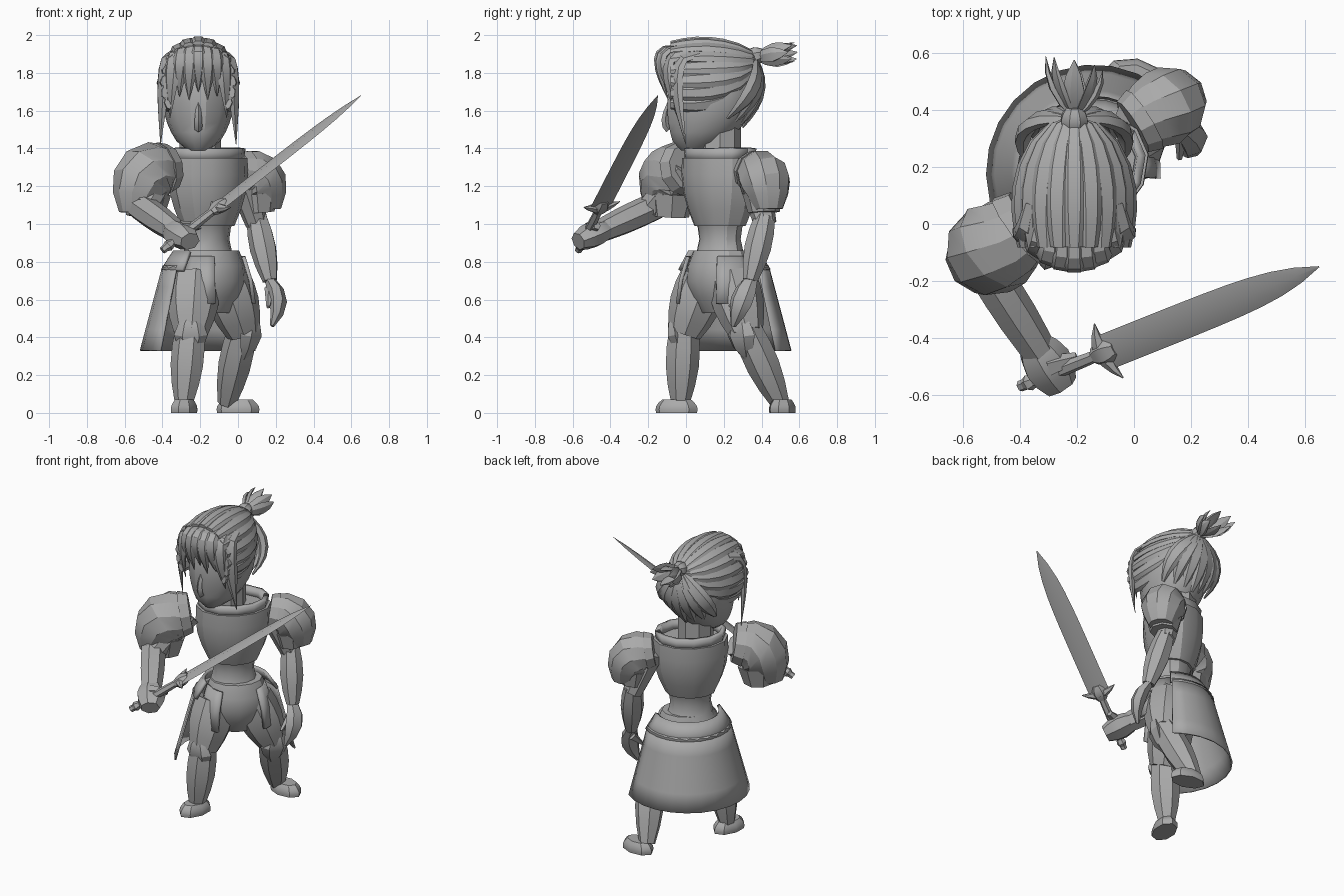
import bpy
import bmesh
from math import sin, cos, pi, sqrt, radians
from mathutils import Vector, Matrix

default_cube = bpy.data.objects.get("Cube")
if default_cube:
    bpy.data.objects.remove(default_cube, do_unlink=True)

grey = bpy.data.materials.new("plain grey")
grey.use_nodes = True
grey.diffuse_color = (.4, .4, .4, 1)
grey.node_tree.nodes["Principled BSDF"].inputs["Base Color"].default_value = grey.diffuse_color

FAR_FRONT = Vector((0, -9, 0))
FAR_BELOW = Vector((0, 0, -9))
UP = Vector((0, 0, 1))


def skin(name, rings, closed=True):
    """Join rings of points into one surface."""
    bm = bmesh.new()
    rows = [[bm.verts.new(point) for point in ring] for ring in rings]
    count = len(rows[0])
    for lower, upper in zip(rows, rows[1:]):
        for i in range(count if closed else count - 1):
            j = (i + 1) % count
            bm.faces.new((lower[i], lower[j], upper[j], upper[i]))
    if closed:
        bm.faces.new(rows[0][::-1])
        bm.faces.new(rows[-1])
    bmesh.ops.recalc_face_normals(bm, faces=bm.faces)
    mesh = bpy.data.meshes.new(name)
    bm.to_mesh(mesh)
    bm.free()
    mesh.materials.append(grey)
    part = bpy.data.objects.new(name, mesh)
    bpy.context.collection.objects.link(part)
    bpy.ops.object.select_all(action='DESELECT')
    part.select_set(True)
    bpy.context.view_layer.objects.active = part
    bpy.ops.object.shade_smooth_by_angle(angle=radians(30))
    return part


def taper(start, end, swell=0):
    """Radius rule: a straight taper with a bulge in the middle."""
    return lambda t: start + (end - start) * t + swell * sin(pi * t)


def path(*points):
    """Bezier curve through the first and last point."""
    def at(t):
        level = [Vector(point) for point in points]
        while len(level) > 1:
            level = [a.lerp(b, t) for a, b in zip(level, level[1:])]
        return level[0]
    return at


def tube(name, route, radius, steps=4, sides=8, flat=1, hub=FAR_FRONT):
    """Tapered tube along a route; its thin axis points away from the hub."""
    rings = []
    for k in range(steps + 1):
        t = k / steps
        point = route(t)
        tangent = (route(min(t + .1, 1)) - route(max(t - .1, 0))).normalized()
        wide = (point - hub).cross(tangent).normalized()
        thin = tangent.cross(wide) * flat
        turns = [2 * pi * i / sides for i in range(sides)]
        rings.append([point + max(radius(t), .002) * (wide * cos(a) + thin * sin(a)) for a in turns])
    return skin(name, rings)


def shell(name, centre, low, high, radius, depth=1, yaw=0, steps=4, sides=12,
          start=0, end=360, thick=0, shift=lambda t: 0):
    """Upright solid of level rings, or an open plate when a thickness is given."""
    turn = Matrix.Rotation(radians(yaw), 3, 'Z')
    rings = []
    for k in range(steps + 1):
        t = k / steps
        angles = [radians(start + (end - start) * i / sides) for i in range(sides + (thick > 0))]
        middle = Vector((centre[0], centre[1] + shift(t), low + (high - low) * t))
        rings.append([middle + turn @ Vector((cos(a), depth * sin(a), 0)) * radius(t) for a in angles])
    part = skin(name, rings, closed=not thick)
    if thick:
        part.modifiers.new("thickness", 'SOLIDIFY').thickness = thick
    return part


# Torso, twisted toward the model's left
body = (-.16, .18)
twist = dict(depth=.8, yaw=42)
shell("abdomen", body, .8, 1.04, taper(.17, .16, -.04), **twist)
shell("chest_plate", body, .99, 1.35, taper(.155, .23, .03), **twist)
shell("collar", body, 1.33, 1.4, taper(.21, .22), steps=1, thick=.03, **twist)
shell("neck", (-.2, .18), 1.3, 1.55, taper(.11, .11), sides=8)

# Hips, belt, skirt and hanging plates
hips = (-.14, .18)
shell("pelvis", hips, .53, .86, taper(.11, .16, .07), **twist)
shell("belt", hips, .76, .86, taper(.27, .205), steps=2, start=50, end=235, thick=.02)
shell("skirt", hips, .33, .78, taper(.38, .26), start=52, end=224, thick=.01)
for name, start, end in (("left", -5, 50), ("right", 225, 275)):
    shell(name + "_hip_plate", hips, .58, .83, taper(.235, .18, .01), steps=2, sides=4,
          start=start, end=end, thick=.02)


# Legs, knee guards and feet
def leg(side, hip, knee, ankle, forward, toe, yaw):
    hip, knee, ankle, forward = map(Vector, (hip, knee, ankle, forward))
    tube(side + "_thigh", path(hip, knee), taper(.13, .09, .025))
    tube(side + "_shin", path(knee + UP * .03, ankle), taper(.08, .05, .025), sides=7)
    tube(side + "_knee_guard", path(knee + forward * .05 + UP * .11, knee + forward * .07, knee - UP * .14),
         taper(.01, .01, .08), sides=6, flat=.5, hub=knee - forward)
    shell(side + "_foot", toe, 0, .07, taper(.07, .05, .01), depth=1.6, yaw=yaw, sides=8)


leg("right", (-.23, .1, .72), (-.25, -.01, .42), (-.285, -.03, .05), (0, -1, 0), (-.285, -.05), -15)
leg("left", (-.07, .24, .72), (.03, .32, .42), (-.06, .5, .05), (.8, -.6, 0), (0, .51), 80)

# Sword arm
shoulder, elbow, fist = Vector((-.38, 0, 1.3)), Vector((-.5, -.19, 1.08)), Vector((-.3, -.5, .94))
reach = (fist - elbow).normalized()
tube("right_upper_arm", path(shoulder, elbow), taper(.09, .075))
tube("right_forearm", path(elbow - reach * .05, fist), taper(.075, .055, .01), sides=7, hub=FAR_BELOW)
tube("right_fist", path(fist - reach * .12, fist + reach * .09), taper(.05, .06, .035), sides=7, flat=.8, hub=FAR_BELOW)
tube("right_thumb", path(fist + UP * .04, fist + Vector((.1, .03, .05))), taper(.04, .02), sides=5, hub=FAR_BELOW)

# Hanging arm
left_shoulder, left_elbow = Vector((.01, .35, 1.28)), Vector((.1, .42, 1))
wrist, fingers = Vector((.17, .34, .7)), Vector((.18, .25, .46))
tube("left_upper_arm", path(left_shoulder, left_elbow), taper(.09, .06))
tube("left_forearm", path(left_elbow + UP * .04, wrist), taper(.055, .04, .025), sides=7)
tube("left_hand", path(wrist, wrist + Vector((.08, -.05, -.1)), fingers), taper(.04, .015, .035),
     sides=6, flat=.7, hub=Vector((-9, 4, 0)))
tube("left_thumb", path(wrist - UP * .04, fingers + Vector((-.02, -.02, .1))), taper(.03, .01), sides=5)


# Shoulder armour: a domed cap, a rim toward the neck and a lower plate
def pauldron(side, inner, outward, size):
    out = Vector(outward).normalized() * size
    down = -UP * size
    tube(side + "_shoulder_cap", path(inner, inner + out * .2, inner + out * .2 + down * .24),
         taper(.12 * size, .09 * size, .06 * size), steps=5, sides=10)
    tube(side + "_shoulder_rim", path(inner - out * .02, inner + out * .04 + down * .01),
         taper(.125 * size, .145 * size), steps=1, sides=10)
    tube(side + "_shoulder_lower_plate", path(inner + out * .13 + down * .14, inner + out * .14 + down * .26),
         taper(.13 * size, .1 * size), steps=2)


pauldron("right", shoulder, (-.8, -.6, 0), 1)
pauldron("left", left_shoulder, (.8, .5, 0), .84)

# Sword
pommel, tip = Vector((-.4, -.57, .86)), Vector((.65, -.15, 1.68))
along = (tip - pommel).normalized()
across = Vector((.46, -.87, -.14))
guard = pommel + along * .385
hub = guard - along.cross(across)
tube("blade", path(guard, tip), lambda t: .065 * (1 - t ** 6), steps=10, sides=4, flat=.22, hub=hub)
tube("grip", path(pommel, guard), taper(.02, .02, .005), sides=6, hub=hub)
tube("pommel", path(pommel, pommel + along * .08), taper(0, .01, .025), sides=6, hub=hub)
tube("guard_block", path(guard - along * .04, guard + along * .06), taper(.03, .03, .02), sides=6, flat=.7, hub=hub)
curl = along * .03
tube("cross_guard", path(guard - across * .11 + curl, guard - curl, guard + across * .11 + curl),
     taper(0, 0, .03), steps=6, sides=6, hub=hub + along)

# Head and nose
middle = -.21
shell("head", (middle, .14), 1.39, 1.96, lambda t: .055 + .135 * abs(sin(pi * t)) ** .6, depth=1.25,
      steps=12, sides=14, shift=lambda t: -.1 * (1 - t) ** 4)
tube("nose", path((middle, -.09, 1.64), (middle, -.13, 1.53), (middle, -.09, 1.5)), taper(.01, .02, .005), sides=4)

# Hair: strands swept over the scalp to a knot, back strands, fringe and tuft
core = Vector((middle, .13, 1.7))
knot = Vector((middle, .37, 1.88))
lock = dict(steps=7, sides=6, flat=.5, hub=core)


def scalp_route(angle):
    def at(t):
        bend = 1 - .5 * (t - .4) ** 2
        dome = Vector((middle + .2 * bend * sin(angle), .45 * t - .08, 1.74 + .235 * bend * cos(angle)))
        return dome.lerp(knot, t ** 4)
    return at


def back_route(s):
    return lambda t: knot + Vector((.18 * s * sin(2 * t), .04 * sin(pi * t) - .08 * s * s * t - .07 * t * t,
                                    (.05 * abs(s) - .37) * t))


def fringe_route(s, drop):
    return lambda t: Vector((middle + s * (.15 + .05 * sqrt(t)), .1 * s * s - .03 - .12 * sin(.8 * pi * t ** .6),
                             1.94 - .04 * s * s - drop * t ** 1.5))


for k in range(15):
    tube("scalp_strand", scalp_route(radians(17 * (k - 7))), taper(.03, .02, .02), **lock)
for k in range(-3, 4):
    tube("back_strand", back_route(k / 3), taper(.02, .01, .04), **lock)
for k in range(-4, 5):
    s = k / 4
    tube("fringe_strand", fringe_route(s, .24 + .24 * s ** 4 + .04 * (k % 2)), taper(.03, 0, .03), **lock)
tube("hair_knot", path(knot - Vector((0, .04, 0)), knot + Vector((0, .04, .02))), taper(.04, .03, .015))
for k in range(8):
    turn = pi * k / 4
    spread = Vector((.1 * cos(turn), 0, .05 * sin(turn)))
    reach = Vector((0, .17 + .05 * sin(turn / 2), .03))
    tube("tuft_leaf", path(knot, knot + spread + reach / 2, knot + spread + reach), taper(.015, 0, .035),
         sides=5, flat=.35, hub=knot + reach / 2)
